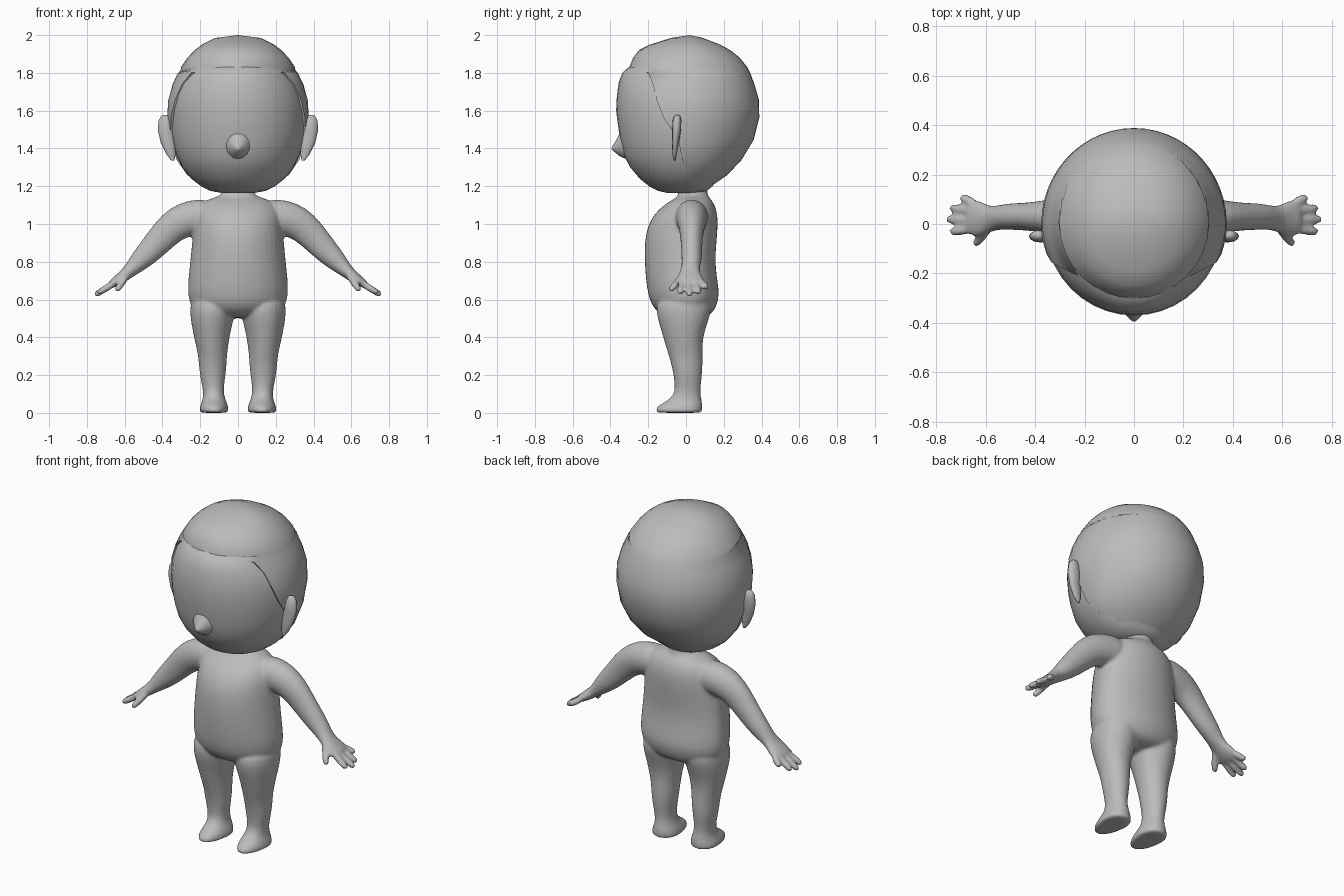
import bpy, bmesh, math
from mathutils import Vector

grey = bpy.data.materials.new("plain grey")
grey.diffuse_color = (0.5, 0.5, 0.5, 1)


def finish(bm, name, angle=60):
    bmesh.ops.recalc_face_normals(bm, faces=bm.faces)
    me = bpy.data.meshes.new(name)
    bm.to_mesh(me)
    bm.free()
    me.materials.append(grey)
    ob = bpy.data.objects.new(name, me)
    bpy.context.collection.objects.link(ob)
    bpy.context.view_layer.objects.active = ob
    ob.select_set(True)
    bpy.ops.object.shade_smooth_by_angle(angle=math.radians(angle))
    ob.select_set(False)
    return ob


def skin(bm, rings, closed=True):
    """Bridge rows of points; closed rows also get end caps."""
    rows = [[bm.verts.new(p) for p in r] for r in rings]
    n = len(rows[0])
    for a, b in zip(rows, rows[1:]):
        for i in range(n if closed else n - 1):
            j = (i + 1) % n
            bm.faces.new((a[i], a[j], b[j], b[i]))
    if closed:
        bm.faces.new(rows[0])
        bm.faces.new(rows[-1])
    return rows


def egg(z, rx, yf, yb, a, cx=0, cy=0):
    """Point on an oval with separate front and back depth; angle 0 is the front."""
    c = math.cos(a)
    return Vector((cx + rx * math.sin(a), cy + (c * (yf - cy) if c > 0 else -c * (yb - cy)), z))


def stack(bm, secs, n=20, cx=0, cy=0):
    """Level ovals (z, rx, front y, back y[, centre x])."""
    skin(bm, [[egg(*s[:4], 2 * math.pi * i / n, s[4] if len(s) > 4 else cx, cy)
               for i in range(n)] for s in secs])


def limb(bm, secs, side, n=10):
    """Tube along (x, y, z, depth radius, height radius)."""
    pts = [Vector(s[:3]) for s in secs]
    rings = []
    for k, s in enumerate(secs):
        t = (pts[min(k + 1, len(pts) - 1)] - pts[max(k - 1, 0)]).normalized()
        v = t.cross(Vector((0, 1, 0))).normalized()
        u = v.cross(t)
        ring = []
        for i in range(n):
            a = 2 * math.pi * i / n
            p = pts[k] + u * math.cos(a) * s[3] + v * math.sin(a) * s[4]
            ring.append((p.x * side, p.y, p.z))
        rings.append(ring)
    skin(bm, rings)


def finger(bm, base, tip, r, side):
    a, b = Vector(base), Vector(tip)
    limb(bm, [(*a.lerp(b, f), r * k, r * k) for f, k in
              ((0, 1), (.3, 1.1), (.65, 1.1), (.9, 1), (1, .6))], side, 8)


# Body: torso, legs, arms and hands fused into one smooth skin
bm = bmesh.new()
stack(bm, [(.50, .13, -.09, .10), (.53, .215, -.15, .145), (.57, .258, -.185, .165),
           (.63, .27, -.205, .18), (.70, .268, -.215, .168), (.80, .257, -.223, .155),
           (.90, .247, -.223, .163), (.98, .24, -.21, .17), (1.05, .232, -.175, .17),
           (1.10, .21, -.12, .155), (1.13, .165, -.07, .135), (1.145, .105, -.045, .12),
           (1.165, .08, -.04, .115), (1.21, .078, -.04, .112), (1.22, .075, -.04, .11)], cy=.02)
for side in (1, -1):
    # leg and foot
    stack(bm, [(0, .072, -.155, .08, .128 * side), (.004, .079, -.166, .087, .128 * side),
               (.03, .078, -.162, .089, .127 * side), (.05, .07, -.13, .088, .126 * side),
               (.075, .06, -.085, .083, .127 * side), (.11, .055, -.06, .077, .13 * side),
               (.16, .062, -.062, .082, .133 * side), (.23, .074, -.072, .09, .134 * side),
               (.30, .077, -.092, .09, .134 * side), (.36, .088, -.112, .088, .138 * side),
               (.43, .102, -.132, .10, .139 * side), (.50, .118, -.155, .125, .137 * side),
               (.57, .125, -.165, .145, .132 * side), (.62, .11, -.13, .12, .13 * side)], 16)
    # arm and palm
    limb(bm, [(.13, .03, 1.035, .09, .09), (.20, .03, 1.04, .09, .098), (.28, .03, 1.025, .083, .098),
              (.35, .03, .985, .07, .088), (.41, .03, .92, .06, .078), (.46, .03, .865, .057, .07),
              (.51, .03, .815, .055, .06), (.555, .025, .77, .05, .045), (.585, .02, .742, .055, .035),
              (.62, .02, .713, .074, .031), (.655, .025, .69, .076, .026), (.675, .028, .678, .06, .02)], side, 14)
    # fingers and thumb
    for base, tip in (((.64, .08, .695), (.70, .11, .66)), ((.65, .052, .69), (.745, .067, .632)),
                      ((.65, .015, .69), (.76, .02, .622)), ((.65, -.02, .69), (.745, -.032, .632)),
                      ((.585, -.015, .73), (.645, -.085, .645))):
        finger(bm, base, tip, .019, side)
body = finish(bm, "body", 180)
sub = body.modifiers.new("round", 'SUBSURF')
sub.levels = sub.render_levels = 1
fuse = body.modifiers.new("fuse", 'REMESH')
fuse.mode = 'VOXEL'
fuse.voxel_size = .009
fuse.use_smooth_shade = True
relax = body.modifiers.new("relax", 'SMOOTH')
relax.factor = .5
relax.iterations = 6

# Head
bm = bmesh.new()
stack(bm, [(1.165, .09, -.10, .07), (1.175, .145, -.145, .11), (1.20, .195, -.195, .14),
           (1.24, .248, -.245, .17), (1.30, .295, -.295, .23), (1.36, .325, -.328, .28),
           (1.43, .346, -.345, .325), (1.50, .358, -.357, .345), (1.60, .361, -.37, .36),
           (1.68, .352, -.366, .355), (1.75, .325, -.356, .335), (1.80, .29, -.337, .31),
           (1.825, .272, -.31, .29), (1.85, .25, -.27, .27), (1.90, .2, -.2, .21)], 40)
finish(bm, "head", 50)

# Nose
bm = bmesh.new()
tip = [(-.32, 1.43, .075, .085), (-.352, 1.42, .05, .06), (-.372, 1.408, .03, .032),
       (-.388, 1.402, .014, .014), (-.394, 1.4, .004, .004)]
skin(bm, [[(rx * math.cos(i * math.pi / 8), y, zc + rz * math.sin(i * math.pi / 8))
           for i in range(16)] for y, zc, rx, rz in tip])
finish(bm, "nose", 80)

# Hair cap: (z, rx, front, back, y where the hairline starts; None = full ring)
bm = bmesh.new()
rows = [(1.985, .12, -.08, .09, None), (1.95, .19, -.19, .18, None), (1.92, .23, -.25, .235, None),
        (1.88, .268, -.28, .285, None), (1.83, .302, -.30, .325, None), (1.80, .318, -.32, .34, -.2),
        (1.74, .346, -.34, .362, -.175), (1.655, .37, -.36, .387, -.155), (1.565, .375, -.37, .388, -.12),
        (1.445, .36, -.36, .358, -.04), (1.34, .325, -.32, .295, -.02), (1.26, .272, -.25, .22, .025),
        (1.215, .215, -.2, .155, .07)]
grid = []
n = 32
for z, rx, yf, yb, y0 in rows:
    a0 = 0 if y0 is None else math.acos(y0 / yf if y0 < 0 else -y0 / yb)
    grid.append([egg(z, rx, yf, yb, a0 + (2 * math.pi - 2 * a0) * i / n) for i in range(n + 1)])
top = skin(bm, grid, closed=False)[0]
crown = bm.verts.new((0, .02, 2))
for a, b in zip(top, top[1:]):
    bm.faces.new((a, b, crown))
bmesh.ops.remove_doubles(bm, verts=bm.verts, dist=.0005)
# turned-in rim along the hairline
rim = bmesh.ops.extrude_edge_only(bm, edges=[e for e in bm.edges if e.is_boundary])
for v in rim["geom"]:
    if isinstance(v, bmesh.types.BMVert):
        v.co = Vector((0, 0, 1.58)).lerp(v.co, .94)
finish(bm, "hair", 50)

# Ears
for side, name in ((1, "left_ear"), (-1, "right_ear")):
    bm = bmesh.new()
    skin(bm, [[((x + rx * math.cos(i * math.pi / 6)) * side, y + ry * math.sin(i * math.pi / 6), z)
               for i in range(12)] for z, x, y, rx, ry in
              ((1.335, .345, -.06, .008, .006), (1.37, .355, -.06, .025, .012),
               (1.43, .372, -.056, .037, .018), (1.50, .383, -.05, .042, .024),
               (1.55, .386, -.048, .034, .023), (1.572, .387, -.046, .02, .015),
               (1.578, .387, -.046, .008, .006))])
    finish(bm, name, 60)
